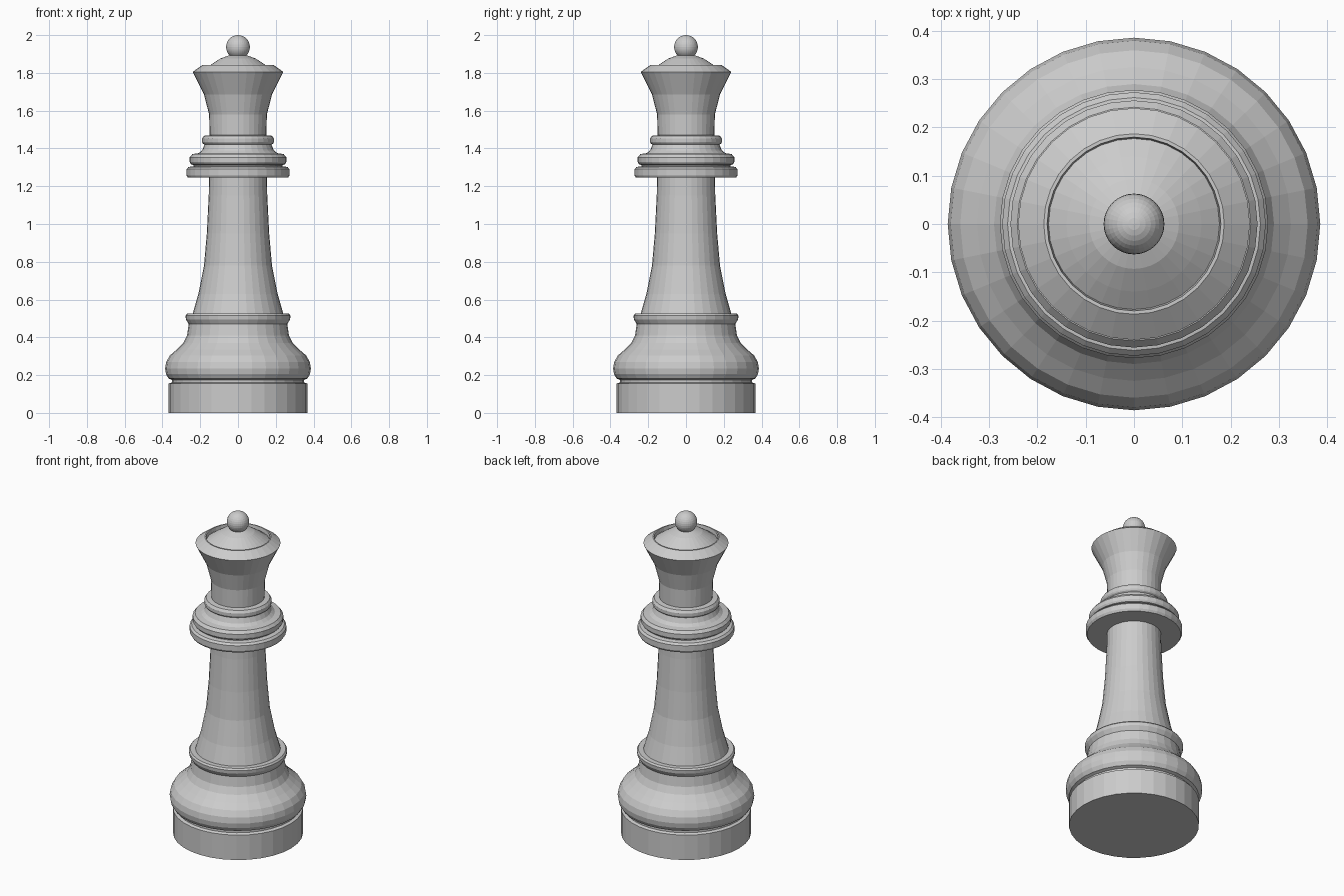
import bpy, bmesh
from math import cos, sin, pi

SIDES = 32


def lathe(name, profile):
    """Revolve a (radius, z) profile about z; zero radii become poles."""
    bm = bmesh.new()
    rings = []
    for r, z in profile:
        if r == 0:
            rings.append([bm.verts.new((0, 0, z))] * SIDES)
        else:
            rings.append([bm.verts.new((r * cos(2 * pi * i / SIDES),
                                        r * sin(2 * pi * i / SIDES), z))
                          for i in range(SIDES)])
    for low, high in zip(rings, rings[1:]):
        for i in range(SIDES):
            j = (i + 1) % SIDES
            corners = dict.fromkeys((low[i], low[j], high[j], high[i]))
            bm.faces.new(list(corners))
    bmesh.ops.recalc_face_normals(bm, faces=bm.faces)
    mesh = bpy.data.meshes.new(name)
    bm.to_mesh(mesh)
    bm.free()
    obj = bpy.data.objects.new(name, mesh)
    bpy.context.collection.objects.link(obj)
    return obj


# Whole turned body as one continuous skin, written section by section
foot = [(0, 0), (0.367, 0), (0.367, 0.155), (0.35, 0.162), (0.35, 0.175)]
belly = [(0.368, 0.182), (0.381, 0.205), (0.386, 0.235), (0.38, 0.27),
         (0.36, 0.305), (0.325, 0.335), (0.29, 0.37), (0.27, 0.41),
         (0.261, 0.47)]
lower_ring = [(0.276, 0.495), (0.278, 0.515), (0.27, 0.525), (0.24, 0.525)]
stem = [(0.21, 0.63), (0.18, 0.78), (0.165, 0.95), (0.155, 1.15),
        (0.153, 1.245)]
collar = [(0.265, 1.245), (0.273, 1.258), (0.273, 1.29), (0.262, 1.302),
          (0.235, 1.306), (0.235, 1.312), (0.25, 1.317), (0.256, 1.328),
          (0.256, 1.353), (0.242, 1.37), (0.208, 1.375), (0.19, 1.39),
          (0.177, 1.42)]
upper_ring = [(0.186, 1.426), (0.19, 1.434), (0.19, 1.452), (0.18, 1.467),
              (0.15, 1.47)]
head = [(0.153, 1.58), (0.18, 1.685), (0.24, 1.805), (0.187, 1.843),
        (0.18, 1.843), (0.177, 1.82)]
dome = [(0.14, 1.846), (0.093, 1.876), (0.05, 1.892), (0, 1.895)]
lathe("turned_body", foot + belly + lower_ring + stem + collar
      + upper_ring + head + dome)

# Ball finial
bpy.ops.mesh.primitive_uv_sphere_add(segments=SIDES, ring_count=16,
                                     radius=0.063, location=(0, 0, 1.937))
bpy.context.object.name = "ball_finial"
